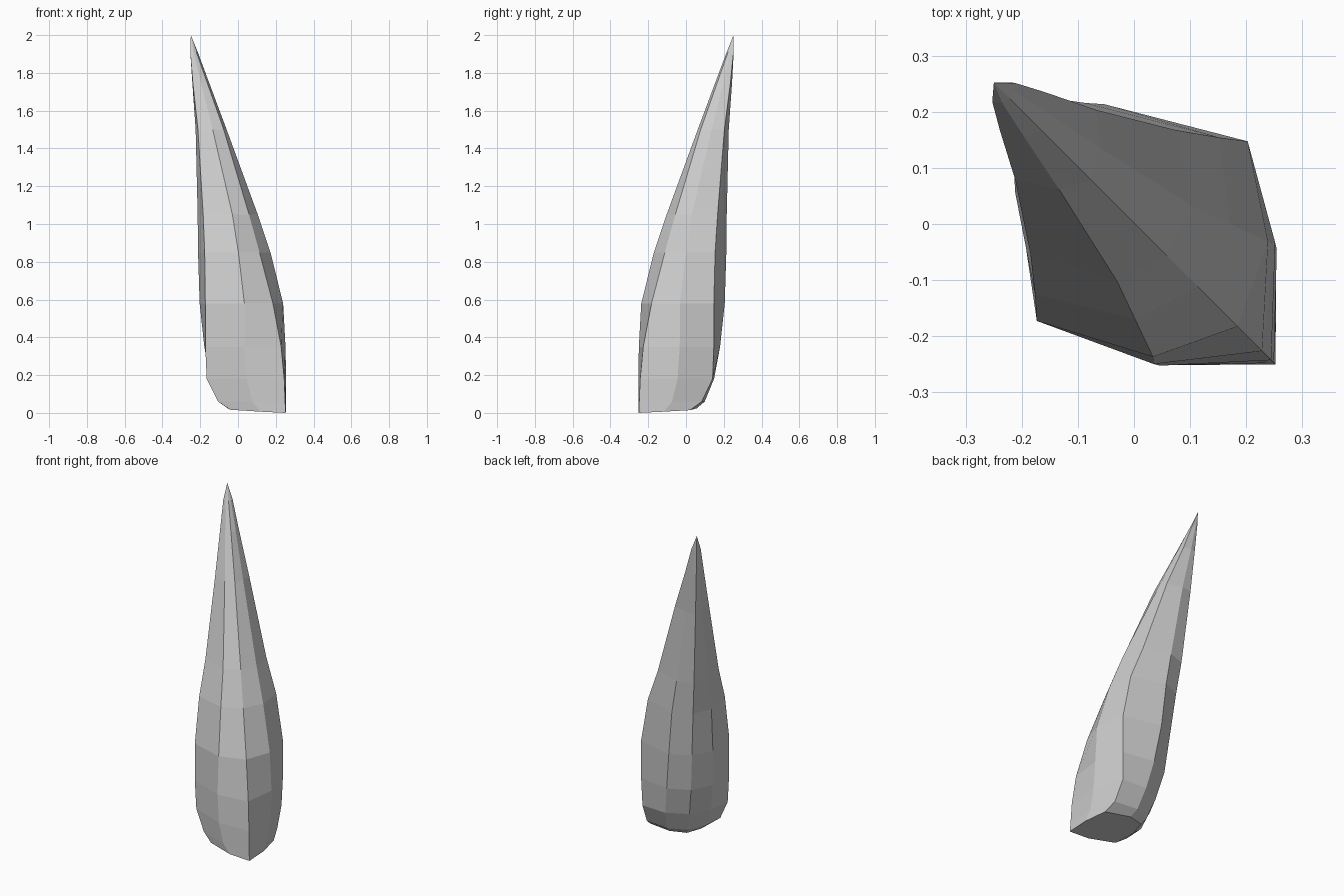
import bpy, bmesh, math

# Low-poly leaning claw. Sections are given in the diagonal plane:
# u runs towards the front-right corner (+x, -y), v runs sideways (+x, +y).
# z, front u, front-flank (u, v), side edge (u, v), back-flank (u, v), back u
SECTIONS = [
    (0.00, 0.354, 0.26, 0.095, 0.13, 0.175, 0.01, 0.09, -0.04),
    (0.06, 0.350, 0.23, 0.125, 0.07, 0.205, -0.03, 0.11, -0.07),
    (0.18, 0.343, 0.21, 0.147, 0.02, 0.238, -0.08, 0.13, -0.12),
    (0.35, 0.320, 0.20, 0.153, 0.018, 0.246, -0.125, 0.13, -0.17),
    (0.58, 0.258, 0.19, 0.145, 0.018, 0.246, -0.165, 0.125, -0.20),
    (0.85, 0.158, 0.12, 0.120, -0.02, 0.215, -0.19, 0.112, -0.235),
    (1.05, 0.080, 0.05, 0.095, -0.08, 0.170, -0.215, 0.09, -0.265),
    (1.50, -0.110, -0.14, 0.052, -0.20, 0.095, -0.275, 0.045, -0.315),
    (1.75, -0.235, -0.25, 0.030, -0.285, 0.052, -0.32, 0.025, -0.338),
    (1.91, -0.315, -0.32, 0.015, -0.332, 0.026, -0.345, 0.012, -0.352),
]
R2 = math.sqrt(2)


def place(bm, u, v, z):
    return bm.verts.new(((u + v) / R2 + 0.002, (v - u) / R2, z))


def section_ring(bm, row):
    z, front, fu, fv, su, sv, bu, bv, back = row
    half = [(fu, fv), (su + 0.02 * sv / 0.25, sv), (bu, bv)]
    other = [(bu, -bv), (su - 0.02 * sv / 0.25, -sv), (fu, -fv)]
    points = [(front, 0)] + half + [(back, 0)] + other
    # the underside rises slightly towards the back
    lift = 0.07 if z == 0 else 0.0
    return [place(bm, u, v, z + lift * (0.354 - u)) for u, v in points]


bm = bmesh.new()
rings = [section_ring(bm, row) for row in SECTIONS]
tip = place(bm, -0.356, 0, 2.0)

# Walls between sections
for low, high in zip(rings, rings[1:]):
    for i in range(8):
        j = (i + 1) % 8
        bm.faces.new((low[i], low[j], high[j], high[i]))

# Pointed tip and closed base
for i in range(8):
    bm.faces.new((rings[-1][i], rings[-1][(i + 1) % 8], tip))
bm.faces.new(rings[0][::-1])
bmesh.ops.recalc_face_normals(bm, faces=bm.faces)

mesh = bpy.data.meshes.new("claw_spike")
bm.to_mesh(mesh)
bm.free()
claw = bpy.data.objects.new("claw_spike", mesh)
bpy.context.collection.objects.link(claw)
